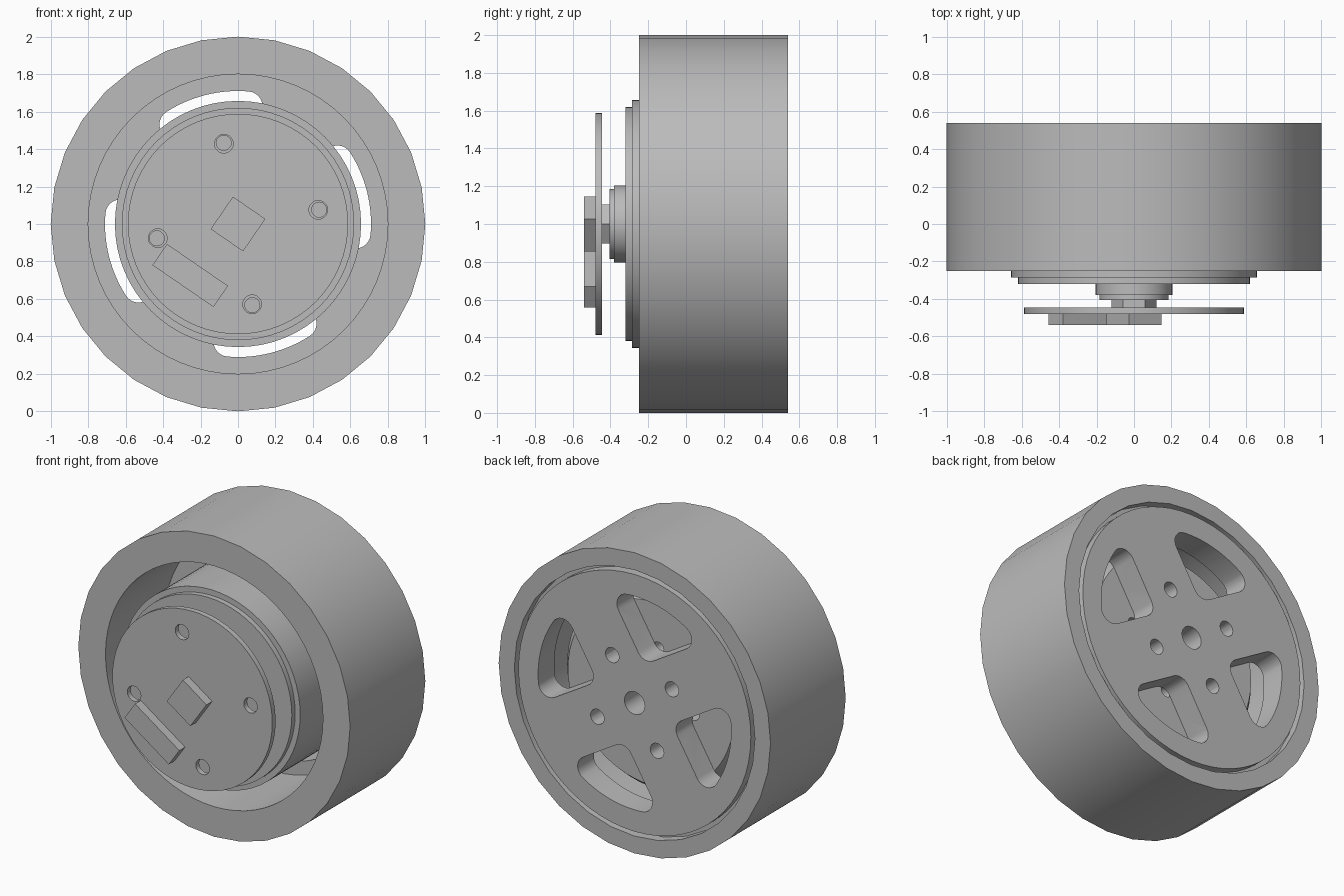
import bpy, bmesh
from math import sin, cos, pi, radians, sqrt, atan2

cube = bpy.data.objects.get("Cube")
if cube:
    bpy.data.objects.remove(cube, do_unlink=True)

GREY = (0.5, 0.5, 0.5, 1)
grey = bpy.data.materials.new("plain_grey")
grey.use_nodes = True
grey.diffuse_color = GREY
grey.node_tree.nodes["Principled BSDF"].inputs["Base Color"].default_value = GREY

WINDOW_TURN = radians(14)     # centre of the first wheel window
SPOKE_TURN = radians(59)      # first spoke
BOARD_TURN = radians(-34.5)   # tilt of the parts on the board
SCREW_TURN = radians(10)      # first motor screw hole
AXLE_Z = 1.0


def finish(name, bm):
    bmesh.ops.remove_doubles(bm, verts=bm.verts, dist=1e-5)
    bmesh.ops.recalc_face_normals(bm, faces=bm.faces)
    mesh = bpy.data.meshes.new(name)
    bm.to_mesh(mesh)
    bm.free()
    mesh.materials.append(grey)
    obj = bpy.data.objects.new(name, mesh)
    obj.location.z = AXLE_Z
    bpy.context.collection.objects.link(obj)
    return obj


def lathe(name, profile, steps):
    """Turn a closed (radius, y) outline about the axle."""
    bm = bmesh.new()
    verts = [bm.verts.new((r, y, 0)) for r, y in profile]
    edges = [bm.edges.new((v, verts[i - 1])) for i, v in enumerate(verts)]
    bmesh.ops.spin(bm, geom=verts + edges, cent=(0, 0, 0), axis=(0, 1, 0),
                   angle=2 * pi, steps=steps, use_merge=True)
    bmesh.ops.dissolve_degenerate(bm, edges=bm.edges, dist=1e-5)
    return finish(name, bm)


def prism(name, outline, y0, y1):
    """Extrude an (x, z) outline along the axle."""
    bm = bmesh.new()
    face = bm.faces.new([bm.verts.new((x, y0, z)) for x, z in outline])
    ext = bmesh.ops.extrude_face_region(bm, geom=[face])["geom"]
    moved = [v for v in ext if isinstance(v, bmesh.types.BMVert)]
    bmesh.ops.translate(bm, verts=moved, vec=(0, y1 - y0, 0))
    return finish(name, bm)


def arc(cx, cz, r, a0, a1, n):
    return [(cx + r * cos(a0 + (a1 - a0) * i / n), cz + r * sin(a0 + (a1 - a0) * i / n))
            for i in range(n + 1)]


def circle(r, cx=0, cz=0, n=32):
    return arc(cx, cz, r, 0, 2 * pi, n)[:-1]


def turn(points, a, cx=0, cz=0):
    return [(cx + x * cos(a) - z * sin(a), cz + x * sin(a) + z * cos(a)) for x, z in points]


def box(w, h):
    return [(-w / 2, -h / 2), (w / 2, -h / 2), (w / 2, h / 2), (-w / 2, h / 2)]


def window(half_spoke, radius, fillet):
    """Rounded quarter sector lying between two spokes."""
    c = half_spoke + fillet
    u = sqrt((radius - fillet) ** 2 - c ** 2)
    a = atan2(c, u)
    return (arc(c, c, fillet, 1.5 * pi, pi, 6)
            + arc(c, u, fillet, pi, pi / 2 - a, 8)
            + arc(0, 0, radius, pi / 2 - a, a, 14)[1:-1]
            + arc(u, c, fillet, a, -pi / 2, 8))


def cut(obj, cutters):
    for c in cutters:
        c.hide_render = True
        mod = obj.modifiers.new("cut", 'BOOLEAN')
        mod.object = c
        mod.solver = 'EXACT'
        bpy.context.view_layer.objects.active = obj
        bpy.ops.object.modifier_apply(modifier=mod.name)
        bpy.data.objects.remove(c, do_unlink=True)


def holes(radius, ring, start, y0, y1):
    return [prism("hole_cutter", circle(radius, ring * cos(start + k * pi / 2),
                                        ring * sin(start + k * pi / 2), 20), y0, y1)
            for k in range(4)]


# Tyre
tyre = lathe("tyre", [(0.885, -0.25), (1, -0.25), (1, 0.54), (0.885, 0.54)], 32)

# Wheel: open drum with a spoked back plate and a shallow groove at its rim
wheel = lathe("wheel", [(0.8, -0.25), (0.885, -0.25), (0.885, 0.48), (0.855, 0.48),
                        (0.855, 0.54), (0, 0.54), (0, 0.37), (0.8, 0.37)], 64)
shape = window(0.2, 0.71, 0.08)
cutters = [prism("window_cutter", turn(shape, WINDOW_TURN - pi / 4 + k * pi / 2), 0.3, 0.6)
           for k in range(4)]
cutters += holes(0.05, 0.32, SPOKE_TURN, 0.3, 0.6)
cutters.append(prism("axle_hole_cutter", circle(0.075), 0.3, 0.6))
cut(wheel, cutters)

# Motor body with stepped front cover
motor = lathe("motor_body", [(0, -0.32), (0.62, -0.32), (0.62, -0.285), (0.657, -0.285),
                             (0.657, 0.31), (0.61, 0.37), (0, 0.37)], 64)
cut(motor, holes(0.04, 0.44, SCREW_TURN, -0.4, -0.2)
    + holes(0.04, 0.32, SCREW_TURN, 0.25, 0.5))

# Stepped front boss and hexagonal shaft
boss = lathe("front_boss", [(0, -0.405), (0.185, -0.405), (0.185, -0.38), (0.205, -0.38),
                            (0.205, -0.32), (0, -0.32)], 48)
shaft = prism("hex_shaft", circle(0.12, n=6), -0.445, -0.405)

# Circuit board with screw holes, chip and connector
board = prism("circuit_board", circle(0.588, n=64), -0.48, -0.445)
cut(board, holes(0.05, 0.435, SCREW_TURN, -0.6, -0.42))
chip = prism("chip", turn(box(0.21, 0.21), BOARD_TURN), -0.54, -0.48)
connector = prism("connector", turn(box(0.395, 0.137), BOARD_TURN, -0.255, -0.275),
                  -0.54, -0.48)

# Smooth round parts, keeping hard edges
bpy.ops.object.select_all(action='DESELECT')
for obj in (tyre, wheel, motor, boss, board):
    obj.select_set(True)
    bpy.context.view_layer.objects.active = obj
bpy.ops.object.shade_smooth_by_angle(angle=radians(30))
